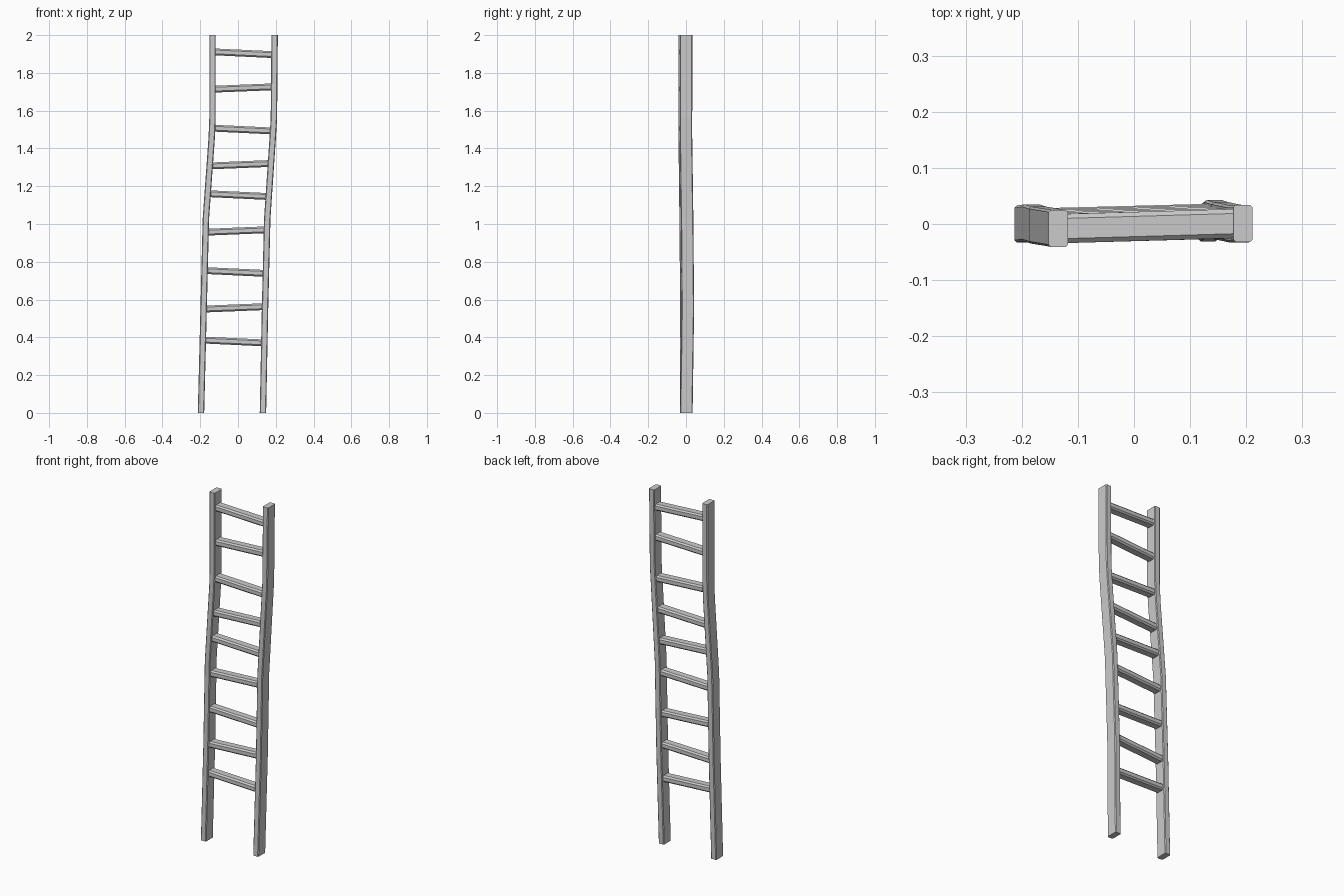
import bpy, bmesh
from mathutils import Vector

cube = bpy.data.objects.get("Cube")
if cube:
    bpy.data.objects.remove(cube, do_unlink=True)

wood = bpy.data.materials.new("pale grey")
wood.use_nodes = True
GREY = (0.6, 0.6, 0.6, 1)
wood.diffuse_color = GREY
wood.node_tree.nodes["Principled BSDF"].inputs["Base Color"].default_value = GREY


def chamfered(w, h, c):
    """Rectangle profile with cut corners, counter-clockwise."""
    a, b = w / 2, h / 2
    return [(a, c - b), (a, b - c), (a - c, b), (c - a, b),
            (-a, b - c), (-a, c - b), (c - a, -b), (a - c, -b)]


def loft(name, rings):
    """Skin a list of equal-length rings of points and cap both ends."""
    bm = bmesh.new()
    loops = [[bm.verts.new(p) for p in ring] for ring in rings]
    for low, high in zip(loops, loops[1:]):
        for i in range(len(low)):
            j = (i + 1) % len(low)
            bm.faces.new((low[i], low[j], high[j], high[i]))
    bm.faces.new(loops[0][::-1])
    bm.faces.new(loops[-1])
    bmesh.ops.recalc_face_normals(bm, faces=bm.faces)
    mesh = bpy.data.meshes.new(name)
    bm.to_mesh(mesh)
    bm.free()
    mesh.materials.append(wood)
    obj = bpy.data.objects.new(name, mesh)
    bpy.context.collection.objects.link(obj)
    return obj


def at_height(path, z):
    """Point on a rail's centre line."""
    for a, b in zip(path, path[1:]):
        if z <= b[2]:
            return Vector(a).lerp(Vector(b), (z - a[2]) / (b[2] - a[2]))
    return Vector(path[-1])


# Crooked side rails, given as centre lines
RAIL_W, RAIL_D = 0.034, 0.066
right_path = [(-0.196, 0.0, 0), (-0.182, 0.002, 0.55), (-0.170, -0.002, 1.03),
              (-0.139, -0.007, 1.46), (-0.135, -0.008, 1.56), (-0.135, -0.008, 2)]
left_path = [(0.132, 0.002, 0), (0.143, 0.010, 0.55), (0.155, 0.006, 1.03),
             (0.184, 0.0, 1.46), (0.190, 0.0, 1.56), (0.194, 0.001, 2)]
section = chamfered(RAIL_W, RAIL_D, 0.004)
for name, path in (("right_rail", right_path), ("left_rail", left_path)):
    loft(name, [[(x + u, y + v, z) for u, v in section] for x, y, z in path])

# Rungs, tilted alternately
rung_heights = [0.378, 0.556, 0.746, 0.963, 1.153, 1.314, 1.50, 1.72, 1.904]
section = chamfered(0.052, 0.036, 0.008)
for i, z in enumerate(rung_heights):
    tilt = 0.007 if i % 2 == 0 else -0.006
    a, b = at_height(right_path, z + tilt), at_height(left_path, z - tilt)
    a.x += RAIL_W / 2 - 0.003
    b.x -= RAIL_W / 2 - 0.003
    loft(f"rung_{i + 1}", [[p + Vector((0, u, v)) for u, v in section] for p in (a, b)])
